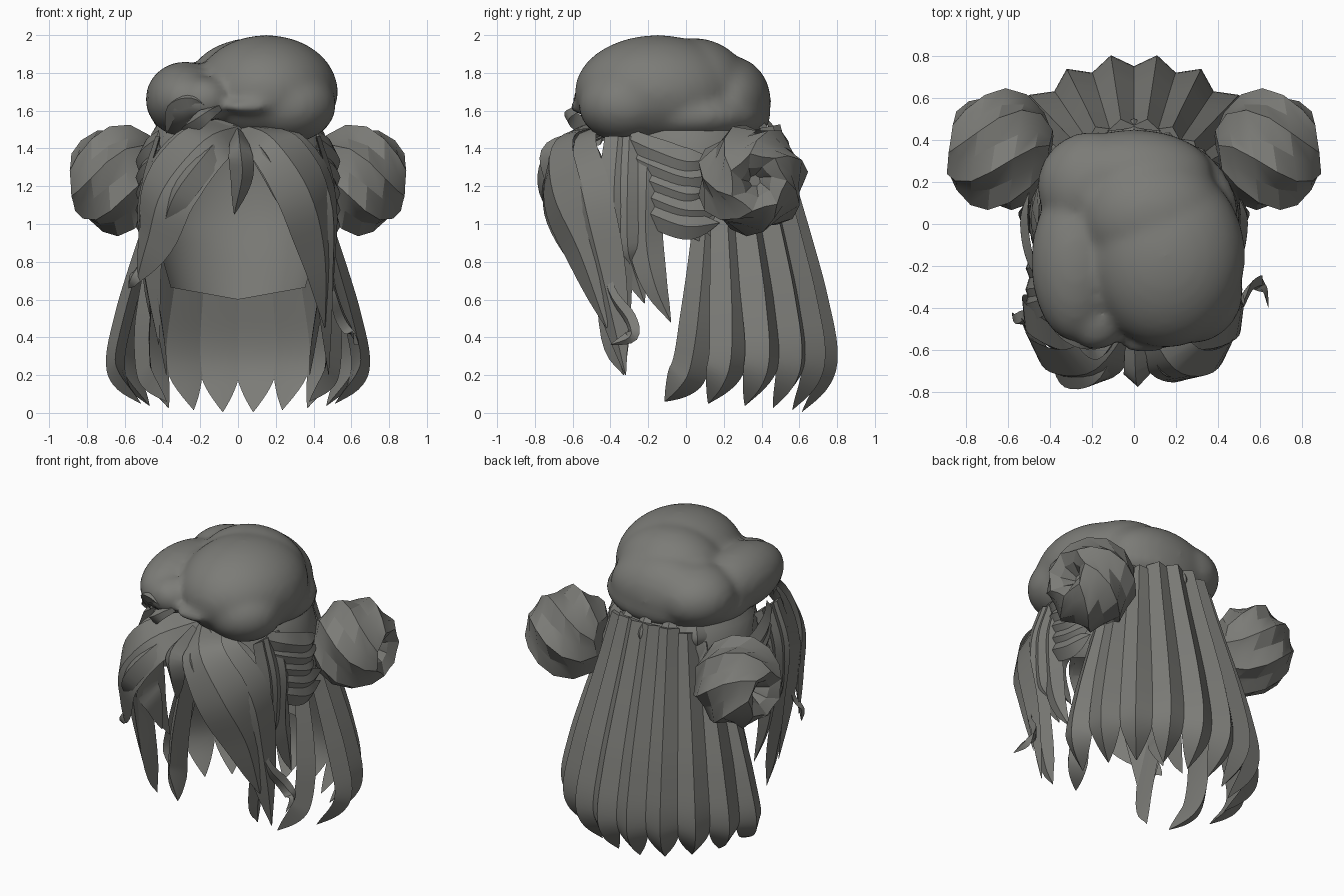
import bpy, bmesh, math, random
from mathutils import Vector

random.seed(4)
cube = bpy.data.objects.get("Cube")
if cube:
    bpy.data.objects.remove(cube)

grey = bpy.data.materials.new("charcoal_grey")
colour = (0.2, 0.2, 0.185, 1)
grey.diffuse_color = colour
grey.use_nodes = True
grey.node_tree.nodes["Principled BSDF"].inputs["Base Color"].default_value = colour


def add_object(name, bm, angle):
    bmesh.ops.recalc_face_normals(bm, faces=bm.faces)
    mesh = bpy.data.meshes.new(name)
    bm.to_mesh(mesh)
    bm.free()
    mesh.materials.append(grey)
    obj = bpy.data.objects.new(name, mesh)
    bpy.context.collection.objects.link(obj)
    bpy.ops.object.select_all(action='DESELECT')
    obj.select_set(True)
    bpy.context.view_layer.objects.active = obj
    bpy.ops.object.shade_smooth_by_angle(angle=math.radians(angle))
    return obj


def bridge(bm, rings, closed=True):
    for a, b in zip(rings, rings[1:]):
        n = len(a)
        for i in range(n if closed else n - 1):
            j = (i + 1) % n
            bm.faces.new((a[i], a[j], b[j], b[i]))


def spline(pts, steps):
    """Smooth curve through the points."""
    pts = [Vector(p) for p in pts]
    pts = [2 * pts[0] - pts[1]] + pts + [2 * pts[-1] - pts[-2]]
    out = []
    for a, b, c, d in zip(pts, pts[1:], pts[2:], pts[3:]):
        for k in range(steps):
            t = k / steps
            out.append(0.5 * (2 * b + (c - a) * t + (2 * a - 5 * b + 4 * c - d) * t * t
                              + (3 * b - a - 3 * c + d) * t ** 3))
    return out + [pts[-2]]


def strand(bm, pts, width, thick=0.05, root=0.5, taper=0.65, centre=(0, 0, 1.1)):
    """Ridged lock of hair that narrows to a point."""
    path = spline(pts, 5)
    last = len(path) - 1
    rings = []
    for i, p in enumerate(path):
        t = i / last
        tangent = (path[min(i + 1, last)] - path[max(i - 1, 0)]).normalized()
        out = p - Vector((centre[0], centre[1], p.z * 0.7 + centre[2] * 0.3))
        out = (out - tangent * out.dot(tangent)).normalized()
        side = tangent.cross(out)
        grow = root + (1 - root) * min(1, t / 0.45)
        shrink = 1 if t < taper else max(0.02, 1 - ((t - taper) / (1 - taper)) ** 2)
        w, h = width / 2 * grow * shrink, thick * grow * shrink
        rings.append([bm.verts.new(p + q) for q in
                      (side * w - out * h * 0.4, out * h, -side * w - out * h * 0.4, -out * h * 0.5)])
    bridge(bm, rings)
    bm.faces.new(rings[0])
    bm.faces.new(rings[-1])


def mirrored(pts, s):
    return [(x * s, y, z) for x, y, z in pts]


# Soft beret: overlapping lobes fused into one lumpy cloth form
lobes = [((0.15, -0.15, 1.70), (0.38, 0.44, 0.30)),
         ((0.27, -0.32, 1.63), (0.25, 0.25, 0.20)),
         ((-0.28, -0.18, 1.66), (0.21, 0.38, 0.20)),
         ((0.08, 0.04, 1.71), (0.36, 0.30, 0.275)),
         ((-0.20, 0.18, 1.66), (0.26, 0.26, 0.20)),
         ((0.0, 0.23, 1.65), (0.38, 0.22, 0.24)),
         ((0.02, 0.03, 1.57), (0.48, 0.42, 0.18)),
         ((-0.18, -0.46, 1.66), (0.14, 0.14, 0.12)),
         ((0.05, -0.55, 1.62), (0.13, 0.07, 0.035))]
bm = bmesh.new()
for c, r in lobes:
    verts = bmesh.ops.create_uvsphere(bm, u_segments=32, v_segments=20, radius=1)["verts"]
    for v in verts:
        v.co = Vector([c[k] + r[k] * v.co[k] for k in range(3)])
beret = add_object("beret", bm, 180)
remesh = beret.modifiers.new("fuse", 'REMESH')
remesh.mode = 'VOXEL'
remesh.voxel_size = 0.025
remesh.use_smooth_shade = True
relax = beret.modifiers.new("relax", 'SMOOTH')
relax.factor = 0.5
relax.iterations = 8

# Rolled cloth at the front of the beret
bm = bmesh.new()
for pts in ([(-0.14, -0.56, 1.60), (-0.24, -0.57, 1.66), (-0.35, -0.50, 1.62), (-0.38, -0.40, 1.48)],
            [(-0.10, -0.55, 1.62), (-0.17, -0.62, 1.58), (-0.24, -0.57, 1.53), (-0.30, -0.46, 1.50)]):
    strand(bm, pts, 0.09, 0.03)
add_object("beret_fold", bm, 40)

# Scalp shell, open at the face and running down to the nape
profile = [(1.58, 0.40, 180), (1.48, 0.46, 165), (1.38, 0.49, 142), (1.25, 0.50, 130),
           (1.12, 0.50, 122), (1.0, 0.48, 112), (0.9, 0.45, 80), (0.75, 0.42, 72), (0.6, 0.39, 66)]
bm = bmesh.new()
rings = []
for z, r, half in profile:
    angles = [math.radians(half * (k / 12 - 1)) for k in range(25)]
    rings.append([bm.verts.new((r * math.sin(a), 0.02 + 0.9 * r * math.cos(a),
                                z + (0.07 * abs(math.sin(a)) if z < 0.8 else 0))) for a in angles])
bridge(bm, rings, closed=False)
add_object("scalp", bm, 35)

# Long back hair: twelve broad ridged locks, the foremost pair tucked inward
fall = [(1.52, 0.38), (1.2, 0.46), (0.9, 0.54), (0.6, 0.615), (0.34, 0.665), (0.17, 0.64), (0.0, 0.53)]
bm = bmesh.new()
for k in range(12):
    step = k - 5.5
    a = math.radians(step * 17.2)
    side = abs(step) / 5.5
    tuck = 0.3 * max(0, side - 0.8) / 0.2
    pts = []
    for i, (z, r) in enumerate(fall):
        t = i / 6
        z = z - 0.42 * side ** 3 * (1 - t) + 0.06 * side * t
        pts.append((r * 1.02 * math.sin(a) * (1 - tuck * min(1, 1.4 * t)),
                    0.09 + r * math.cos(a) - 0.16 * side ** 3 * t ** 4 + 0.05 * side ** 4 * (1 - t), z))
    strand(bm, pts, 0.23 - 0.03 * side, 0.055, root=0.62, taper=0.74, centre=(0, 0.09, 1))
add_object("back_hair", bm, 25)

# Twisted side buns with bold flutes and a hollow end
bun_profile = [(-0.25, 0.13), (-0.19, 0.22), (-0.1, 0.275), (0.0, 0.29), (0.09, 0.265),
               (0.17, 0.21), (0.22, 0.15), (0.18, 0.08), (0.1, 0.03)]
for s, label in ((1, "left"), (-1, "right")):
    axis = Vector((s, 0.14, -0.06)).normalized()
    u = Vector((0, 0, 1))
    u = (u - axis * u.dot(axis)).normalized()
    w = axis.cross(u)
    bm = bmesh.new()
    rings = []
    for i, (d, r) in enumerate(bun_profile):
        ring = []
        for k in range(14):
            a = s * (k * math.tau / 14 + i * 0.27)
            flute = 1.04 if k % 2 else 0.9
            ring.append(bm.verts.new(Vector((s * 0.65, 0.35, 1.235)) + axis * d
                                     + (u * math.cos(a) + w * math.sin(a)) * r * flute))
        rings.append(ring)
    bridge(bm, rings)
    bm.faces.new(rings[0])
    bm.faces.new(rings[-1])
    add_object(label + "_bun", bm, 25)

# Parted fringe
bm = bmesh.new()
fringe = [([(0.0, -0.42, 1.5), (-0.18, -0.66, 1.42), (-0.37, -0.67, 1.18), (-0.45, -0.57, 0.92), (-0.54, -0.45, 0.68)], 0.36),
          ([(0.02, -0.40, 1.52), (-0.26, -0.57, 1.42), (-0.46, -0.50, 1.15), (-0.47, -0.44, 0.8), (-0.42, -0.40, 0.36)], 0.28),
          ([(-0.05, -0.46, 1.47), (-0.16, -0.70, 1.36), (-0.31, -0.74, 1.16), (-0.40, -0.62, 0.95)], 0.16),
          ([(0.04, -0.42, 1.5), (0.19, -0.66, 1.42), (0.35, -0.67, 1.17), (0.43, -0.54, 0.85), (0.46, -0.42, 0.45)], 0.34),
          ([(0.05, -0.40, 1.52), (0.27, -0.56, 1.42), (0.45, -0.52, 1.15), (0.47, -0.42, 0.7), (0.48, -0.32, 0.2)], 0.28),
          ([(0.0, -0.48, 1.48), (0.01, -0.71, 1.40), (0.02, -0.71, 1.25), (-0.02, -0.63, 1.05)], 0.13),
          ([(0.04, -0.46, 1.46), (0.12, -0.66, 1.38), (0.19, -0.68, 1.26), (0.22, -0.62, 1.1)], 0.12)]
for pts, width in fringe:
    strand(bm, pts, width, 0.045, root=0.65, taper=0.55, centre=(0, -0.2, 1.1))
add_object("fringe", bm, 30)

# Loose curls flicking outward
bm = bmesh.new()
strand(bm, [(0.42, -0.45, 0.9), (0.50, -0.40, 0.65), (0.55, -0.30, 0.5), (0.61, -0.29, 0.41), (0.64, -0.40, 0.36)], 0.08, 0.02)
strand(bm, [(-0.44, -0.45, 1.0), (-0.50, -0.44, 0.8), (-0.55, -0.46, 0.72), (-0.58, -0.42, 0.66)], 0.08, 0.02)
add_object("loose_curls", bm, 30)

# Locks in front of the ears and short tufts fanning back to the buns
for s, label in ((1, "left"), (-1, "right")):
    bm = bmesh.new()
    for root_y, mid_y, tip_y, tip_z, x, width in ((-0.2, -0.21, -0.08, 0.48, 0.46, 0.18),
                                                  (-0.36, -0.38, -0.33, 0.2, 0.38, 0.2),
                                                  (-0.3, -0.31, -0.22, 0.58, 0.42, 0.22)):
        pts = [(0.42, root_y, 1.46), (0.49, mid_y, 1.2), (0.48, mid_y, 0.9),
               (x + 0.02, (mid_y + tip_y) / 2 - 0.02, tip_z + 0.2), (x, tip_y, tip_z)]
        strand(bm, mirrored(pts, s), width, 0.025, root=0.7, taper=0.5, centre=(0, mid_y, 1.1))
    add_object(label + "_side_locks", bm, 30)
    bm = bmesh.new()
    for k in range(5):
        z = 1.45 - k * 0.085
        pts = [(0.42, -0.3, z), (0.49, -0.17, z - 0.06),
               (0.52, 0.0, z - 0.12), (0.5, 0.15 + random.uniform(-0.05, 0.05), z - 0.10 - 0.02 * random.random())]
        strand(bm, mirrored(pts, s), 0.15, 0.022, root=0.7, centre=(0, -0.05, 1.2))
    add_object(label + "_swept_tufts", bm, 30)

# Small points of hair below the beret at the back
bm = bmesh.new()
for k in range(-2, 3):
    a = math.radians(k * 24)
    pts = [(r * math.sin(a), 0.05 + r * math.cos(a), z) for r, z in ((0.38, 1.54), (0.42, 1.47), (0.44, 1.40))]
    strand(bm, pts, 0.14, 0.025)
add_object("nape_tufts", bm, 30)
